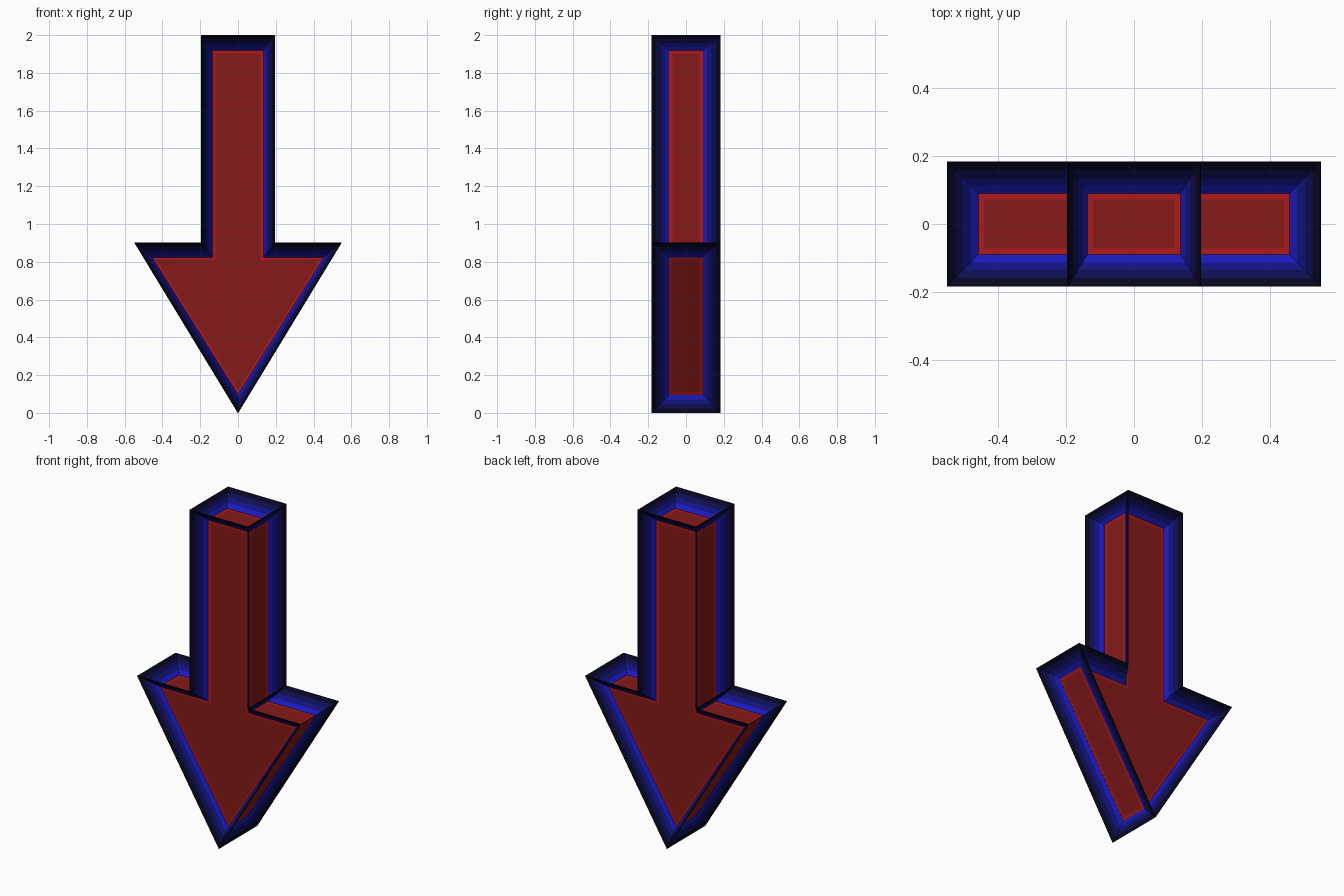
import bpy, bmesh
from mathutils import Vector

if "Cube" in bpy.data.objects:
    bpy.data.objects.remove(bpy.data.objects["Cube"])


def material(name, rgb):
    m = bpy.data.materials.new(name)
    m.diffuse_color = (*rgb, 1)
    m.use_nodes = True
    m.node_tree.nodes["Principled BSDF"].inputs["Base Color"].default_value = m.diffuse_color
    return m


def outline(shaft, head, top, shoulder, tip):
    right = [(shaft, top), (shaft, shoulder), (head, shoulder)]
    return right + [(0, tip)] + [(-x, z) for x, z in reversed(right)]


def rings(points, depth):
    return [[Vector((x, y, z)) for x, z in points] for y in (-depth, depth)]


def make_object(name, bm, mats):
    mesh = bpy.data.meshes.new(name)
    bm.to_mesh(mesh)
    bm.free()
    for m in mats:
        mesh.materials.append(m)
    obj = bpy.data.objects.new(name, mesh)
    bpy.context.collection.objects.link(obj)
    return obj


core = rings(outline(0.137, 0.457, 1.92, 0.825, 0.095), 0.09)
rim = rings(outline(0.195, 0.547, 2.0, 0.9, 0.0), 0.183)
n = len(core[0])

# Solid red arrow core, each face with a brighter border
bm = bmesh.new()
front, back = [[bm.verts.new(p) for p in ring] for ring in core]
bm.faces.new(front)
bm.faces.new(back)
for i in range(n):
    j = (i + 1) % n
    bm.faces.new((front[i], front[j], back[j], back[i]))
bmesh.ops.recalc_face_normals(bm, faces=bm.faces[:])
border = bmesh.ops.inset_individual(bm, faces=bm.faces[:], thickness=0.025)
for f in border["faces"]:
    f.material_index = 1
make_object("arrow_core", bm, [material("dark_red", (0.24, 0.01, 0.01)),
                               material("bright_red", (0.42, 0.01, 0.01))])

# Thin fins flaring from every core edge, fading from blue to black
edges = []
for i in range(n):
    j = (i + 1) % n
    edges += [((0, i), (0, j)), ((1, i), (1, j)), ((0, i), (1, i))]
shades = [(0.01, 0.01, 0.5), (0.006, 0.006, 0.22),
          (0.004, 0.004, 0.08), (0.002, 0.002, 0.015)]
bm = bmesh.new()
for (sa, a), (sb, b) in edges:
    rows = []
    for k in range(len(shades) + 1):
        t = k / len(shades)
        rows.append([bm.verts.new(core[s][v].lerp(rim[s][v], t))
                     for s, v in ((sa, a), (sb, b))])
    for k in range(len(shades)):
        (p, q), (r, s) = rows[k], rows[k + 1]
        bm.faces.new((p, q, s, r)).material_index = k
fins = make_object("edge_fins", bm, [material(f"blue_fade_{k}", c)
                                     for k, c in enumerate(shades)])
solid = fins.modifiers.new("thickness", "SOLIDIFY")
solid.thickness = 0.003
solid.offset = 0
